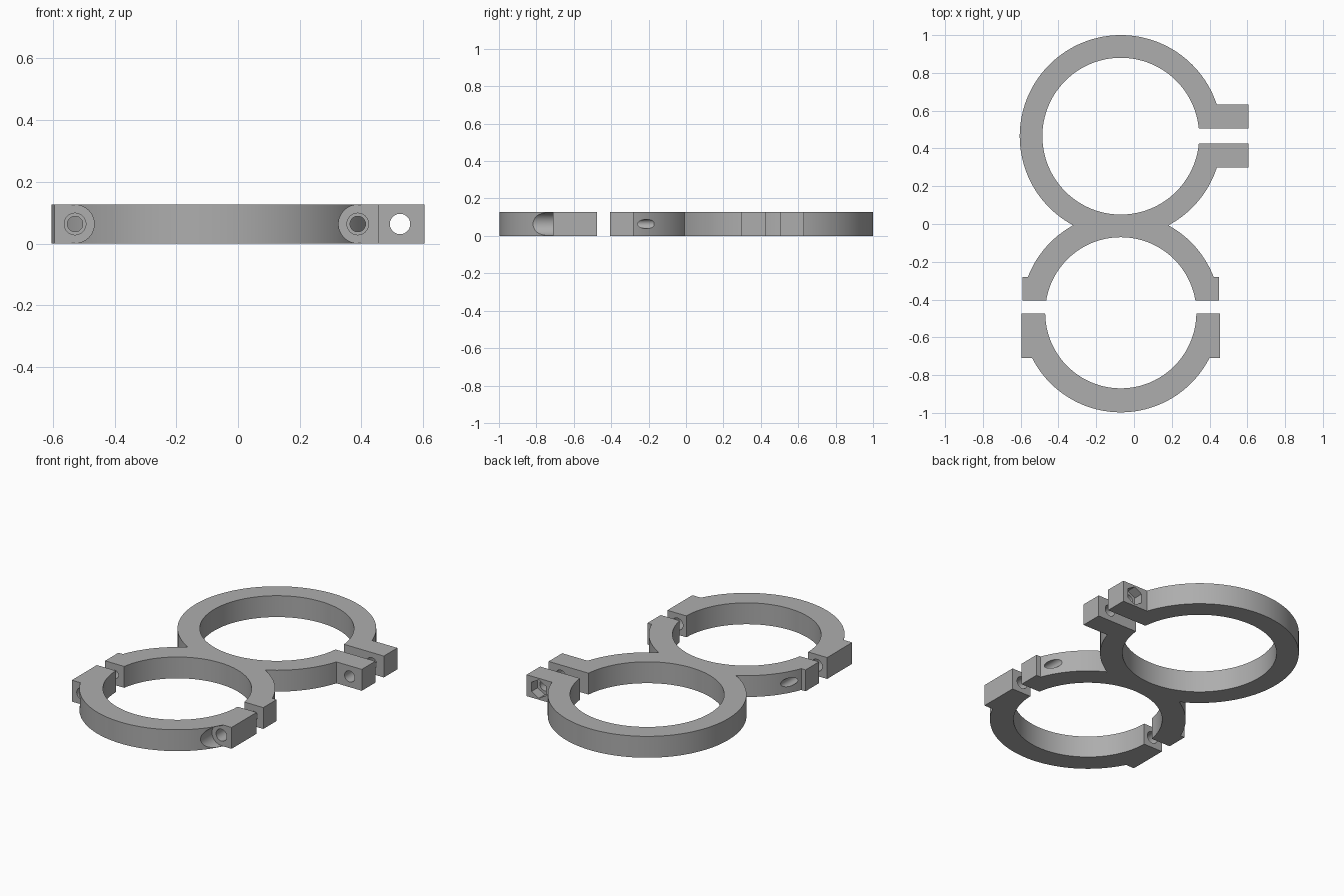
import bpy, bmesh
from math import asin, pi, sin, cos, radians
from mathutils import Matrix

cube = bpy.data.objects.get("Cube")
if cube:
    bpy.data.objects.remove(cube, do_unlink=True)

HEIGHT = 0.127
MID = HEIGHT / 2
CX = -0.07                       # shared centre line of both rings
BIG_Y, BIG_OUT, BIG_IN = 0.465, 0.535, 0.415
LOW_Y, LOW_OUT, LOW_IN = -0.47, 0.527, 0.4
NECK = 0.253                     # half width of the waist between the rings

grey = bpy.data.materials.new("plain_grey")
grey.use_nodes = True
grey.diffuse_color = (0.42, 0.42, 0.42, 1)
grey.node_tree.nodes["Principled BSDF"].inputs["Base Color"].default_value = grey.diffuse_color


def arc(cy, r, start, end, n):
    """Points on a circle about (CX, cy), from start to end angle."""
    return [(CX + r * cos(start + (end - start) * i / n),
             cy + r * sin(start + (end - start) * i / n)) for i in range(n + 1)]


def finish(name, bm):
    bmesh.ops.recalc_face_normals(bm, faces=bm.faces)
    mesh = bpy.data.meshes.new(name)
    bm.to_mesh(mesh)
    bm.free()
    mesh.materials.append(grey)
    obj = bpy.data.objects.new(name, mesh)
    bpy.context.collection.objects.link(obj)
    return obj


def plate(name, outline):
    """Extrude a flat outline to the full height."""
    bm = bmesh.new()
    face = bm.faces.new([bm.verts.new((x, y, 0)) for x, y in outline])
    top = bmesh.ops.extrude_face_region(bm, geom=[face])["geom"]
    verts = [v for v in top if isinstance(v, bmesh.types.BMVert)]
    bmesh.ops.translate(bm, verts=verts, vec=(0, 0, HEIGHT))
    return finish(name, bm)


def drill(obj, x, y0, y1, r, sides=48):
    """Cut a round or hexagonal hole running along y."""
    bm = bmesh.new()
    bmesh.ops.create_cone(bm, cap_ends=True, segments=sides, radius1=r, radius2=r, depth=y1 - y0,
                          matrix=Matrix.Translation((x, (y0 + y1) / 2, MID)) @ Matrix.Rotation(pi / 2, 4, "X"))
    cutter = finish("hole_cutter", bm)
    cutter.hide_render = True
    mod = obj.modifiers.new("hole", "BOOLEAN")
    mod.operation, mod.solver, mod.object = "DIFFERENCE", "EXACT", cutter
    bpy.context.view_layer.objects.active = obj
    bpy.ops.object.modifier_apply(modifier=mod.name)
    bpy.data.objects.remove(cutter, do_unlink=True)


def smooth(obj):
    bpy.ops.object.select_all(action="DESELECT")
    obj.select_set(True)
    bpy.context.view_layer.objects.active = obj
    bpy.ops.object.shade_smooth_by_angle(angle=radians(25))


# Body: split ring with two ears, joined to the fixed half of the lower clamp
ear_x, gap, ear = 0.605, 0.04, 0.167
ear_a, gap_a = asin(ear / BIG_OUT), asin(gap / BIG_IN)
neck_big, neck_low = asin(NECK / BIG_OUT), asin(NECK / LOW_OUT)
seat_y, lug_y, lug = -0.405, -0.28, 0.52
seat_a, lug_a = asin((seat_y - LOW_Y) / LOW_IN), asin((lug_y - LOW_Y) / LOW_OUT)

outline = arc(BIG_Y, BIG_OUT, ear_a, 1.5 * pi - neck_big, 110)
outline += arc(LOW_Y, LOW_OUT, pi / 2 + neck_low, pi - lug_a, 24)[1:]
outline += [(CX - lug, lug_y), (CX - lug, seat_y)]
outline += arc(LOW_Y, LOW_IN, pi - seat_a, seat_a, 72)
outline += [(CX + lug, seat_y), (CX + lug, lug_y)]
outline += arc(LOW_Y, LOW_OUT, lug_a, pi / 2 - neck_low, 24)
outline += arc(BIG_Y, BIG_OUT, 1.5 * pi + neck_big, 2 * pi - ear_a, 30)[1:]
outline += [(ear_x, BIG_Y - ear), (ear_x, BIG_Y - gap)]
outline += arc(BIG_Y, BIG_IN, 2 * pi - gap_a, gap_a, 128)
outline += [(ear_x, BIG_Y + gap), (ear_x, BIG_Y + ear)]
body = plate("double_ring_body", outline)

# Lower clamp: loose half ring with a square lug on each side
cap_y, step_y, cap_lug = -0.475, -0.71, 0.525
cap_a, step_a = asin((LOW_Y - cap_y) / LOW_IN), asin((LOW_Y - step_y) / LOW_OUT)
outline = arc(LOW_Y, LOW_OUT, pi + step_a, 2 * pi - step_a, 80)
outline += [(CX + cap_lug, step_y), (CX + cap_lug, cap_y)]
outline += arc(LOW_Y, LOW_IN, 2 * pi - cap_a, pi + cap_a, 72)
outline += [(CX - cap_lug, cap_y), (CX - cap_lug, step_y)]
cap = plate("clamp_cap", outline)

# Ear bolt hole with a hexagonal nut pocket at the back
drill(body, 0.525, 0.2, 0.7, 0.033)
drill(body, 0.525, 0.575, 0.7, 0.055, 6)

# Clamp bolt holes, with room for the bolt heads on the cap
for side in (-1, 1):
    x = CX + side * 0.458
    drill(body, x, -0.45, -0.1, 0.025)
    drill(cap, x, -0.8, -0.4, 0.035)
    drill(cap, x, -1.1, step_y, 0.062)

for part in (body, cap):
    smooth(part)
